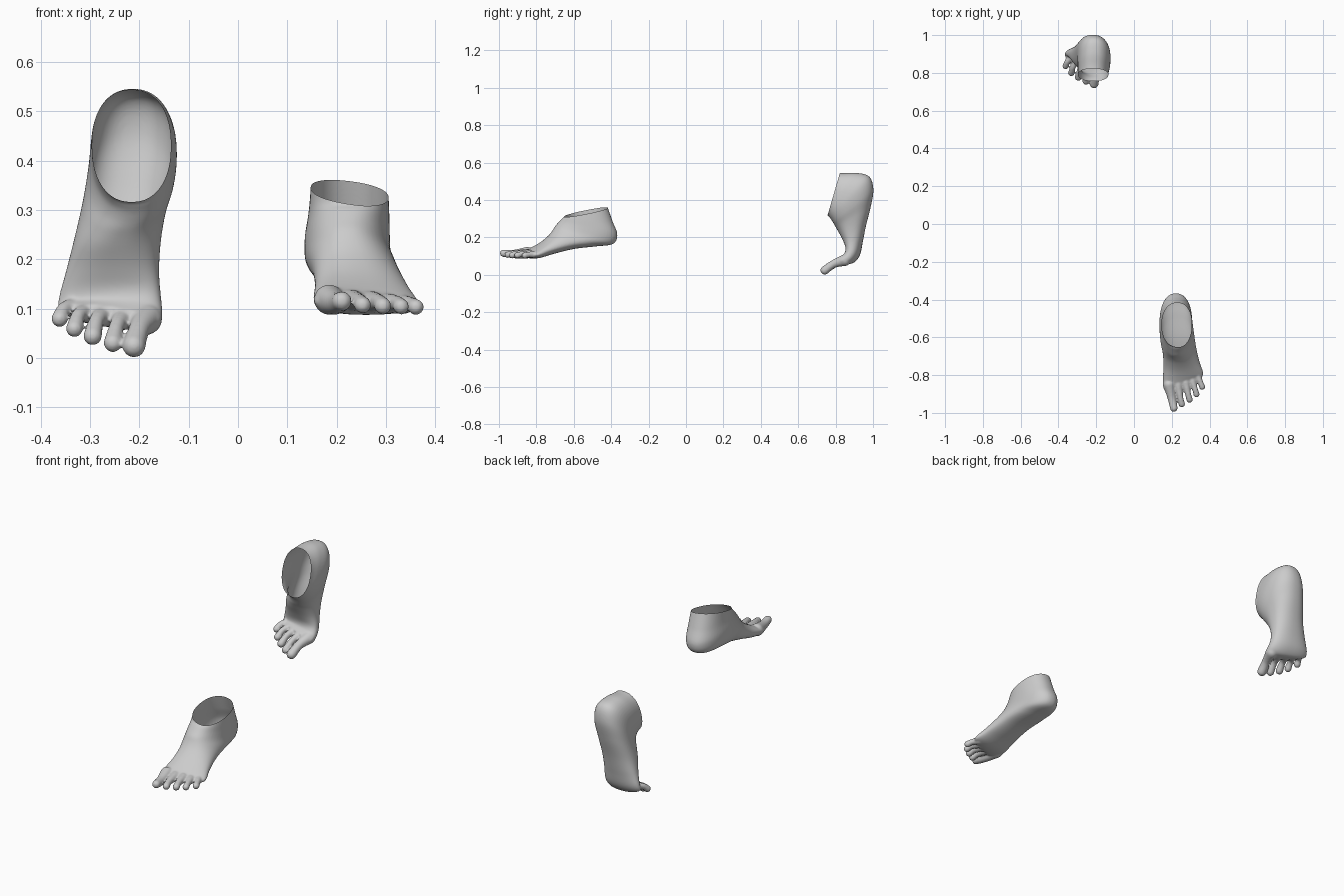
import bpy, bmesh, math
from mathutils import Vector, Matrix


def spline(rows, steps):
    """Catmull-Rom through rows of numbers."""
    out = []
    n = len(rows)
    for i in range(n - 1):
        a, b, c, d = (rows[max(i - 1, 0)], rows[i], rows[i + 1], rows[min(i + 2, n - 1)])
        for k in range(steps):
            t = k / steps
            out.append([0.5 * (2 * q + (r - p) * t + (2 * p - 5 * q + 4 * r - s) * t * t
                               + (3 * q - p - 3 * r + s) * t ** 3)
                        for p, q, r, s in zip(a, b, c, d)])
    out.append(list(rows[-1]))
    return out


def loft(bm, rings, skew_dir, seg=48):
    """Skin cross-sections: instep (y,z), sole (y,z), inner x, outer x, taper, skew."""
    loops = []
    for ty, tz, sy, sz, xi, xo, taper, skew in spline(rings, 6):
        loop = []
        for k in range(seg):
            a = 2 * math.pi * k / seg
            c, s = math.cos(a), math.sin(a)
            e = 2 / 2.25
            u = math.copysign(abs(c) ** e, c)
            v = 0.5 + 0.5 * math.copysign(abs(s) ** e, s)
            w = (u + 1) / 2
            v *= 1 - taper * w
            loop.append(bm.verts.new((xi + (xo - xi) * w,
                                      sy + (ty - sy) * v + skew * w * skew_dir[0],
                                      sz + (tz - sz) * v + skew * w * skew_dir[1])))
        loops.append(loop)
    for p, q in zip(loops, loops[1:]):
        for k in range(seg):
            j = (k + 1) % seg
            bm.faces.new((p[k], p[j], q[j], q[k]))
    bm.faces.new(loops[0][::-1])
    bm.faces.new(loops[-1])


def make_foot(name, rings, skew_dir, toes, cut_co, cut_no, mirror):
    bm = bmesh.new()
    loft(bm, rings, skew_dir)
    bmesh.ops.recalc_face_normals(bm, faces=bm.faces[:])
    # toes: chains of overlapping balls, fused by the remesh
    for toe in toes:
        for x, y, z, r in spline(toe, 9):
            bmesh.ops.create_icosphere(bm, subdivisions=3, radius=r,
                                       matrix=Matrix.Translation((x, y, z)))
    raw = bpy.data.meshes.new(name)
    bm.to_mesh(raw)
    bm.free()
    obj = bpy.data.objects.new(name, raw)
    bpy.context.collection.objects.link(obj)
    rm = obj.modifiers.new("fuse", 'REMESH')
    rm.mode = 'VOXEL'
    rm.voxel_size = 0.004
    sm = obj.modifiers.new("soften", 'SMOOTH')
    sm.factor = 0.5
    sm.iterations = 10
    dg = bpy.context.evaluated_depsgraph_get()
    mesh = bpy.data.meshes.new_from_object(obj.evaluated_get(dg))
    obj.modifiers.clear()
    # open the ankle
    bm = bmesh.new()
    bm.from_mesh(mesh)
    bmesh.ops.bisect_plane(bm, geom=bm.verts[:] + bm.edges[:] + bm.faces[:],
                           plane_co=Vector(cut_co), plane_no=Vector(cut_no).normalized(),
                           clear_outer=True)
    if mirror:
        for v in bm.verts:
            v.co.x = -v.co.x
        bmesh.ops.reverse_faces(bm, faces=bm.faces[:])
    for f in bm.faces:
        f.smooth = True
    bm.to_mesh(mesh)
    bm.free()
    obj.data = mesh
    return obj


# front foot, nearly flat
front_rings = [
    (-.640, .380, -.440, .430, .150, .302, 0, 0),
    (-.648, .318, -.418, .360, .147, .305, 0, 0),
    (-.662, .302, -.392, .285, .143, .307, 0, 0),
    (-.680, .282, -.367, .215, .136, .308, 0, 0),
    (-.700, .260, -.390, .165, .135, .310, 0, 0),
    (-.720, .238, -.480, .152, .140, .318, .05, 0),
    (-.750, .210, -.600, .138, .152, .330, .15, 0),
    (-.790, .180, -.710, .112, .156, .348, .25, .1),
    (-.835, .157, -.800, .090, .153, .365, .30, .5),
    (-.870, .142, -.865, .088, .155, .365, .30, 1),
    (-.892, .130, -.890, .095, .170, .350, .25, 1),
]
front_toes = [
    [(.185, -.850, .118, .031), (.200, -.920, .111, .023), (.211, -.975, .115, .020)],
    [(.232, -.850, .115, .024), (.245, -.920, .115, .016), (.253, -.953, .107, .0175)],
    [(.272, -.840, .113, .023), (.286, -.900, .113, .016), (.294, -.929, .105, .0175)],
    [(.307, -.830, .110, .021), (.323, -.875, .111, .015), (.331, -.902, .104, .0165)],
    [(.335, -.805, .108, .020), (.352, -.840, .108, .015), (.361, -.862, .103, .0165)],
]
make_foot("front_foot", front_rings, (.065, .0), front_toes,
          (.21, -.42, .36), (.13, -.2, 1), False)

# rear foot, heel raised with the toes pushing off
rear_rings = [
    (.690, .335, .740, .560, .140, .290, 0, 0),
    (.757, .316, .824, .544, .136, .296, 0, 0),
    (.766, .308, .910, .545, .128, .298, 0, 0),
    (.776, .296, .980, .525, .124, .300, 0, 0),
    (.787, .278, 1.002, .455, .130, .305, 0, 0),
    (.800, .255, .987, .360, .145, .316, 0, 0),
    (.815, .222, .962, .260, .156, .332, .05, 0),
    (.832, .178, .943, .175, .160, .348, .15, .1),
    (.841, .145, .922, .100, .156, .362, .22, .3),
    (.836, .122, .885, .056, .153, .366, .28, .6),
    (.822, .104, .843, .045, .157, .364, .28, 1),
    (.808, .090, .818, .050, .172, .350, .25, 1),
]
rear_toes = [
    [(.185, .850, .078, .031), (.200, .790, .058, .022), (.211, .742, .024, .0235)],
    [(.232, .850, .080, .024), (.245, .800, .066, .016), (.254, .756, .030, .0190)],
    [(.272, .860, .085, .023), (.286, .815, .076, .016), (.295, .777, .044, .0190)],
    [(.307, .870, .092, .021), (.323, .832, .086, .015), (.332, .800, .059, .0175)],
    [(.335, .885, .102, .020), (.353, .858, .098, .015), (.362, .836, .079, .0170)],
]
make_foot("rear_foot", rear_rings, (.05, .035), rear_toes,
          (.235, .757, .318), (0, -1, .29), True)
